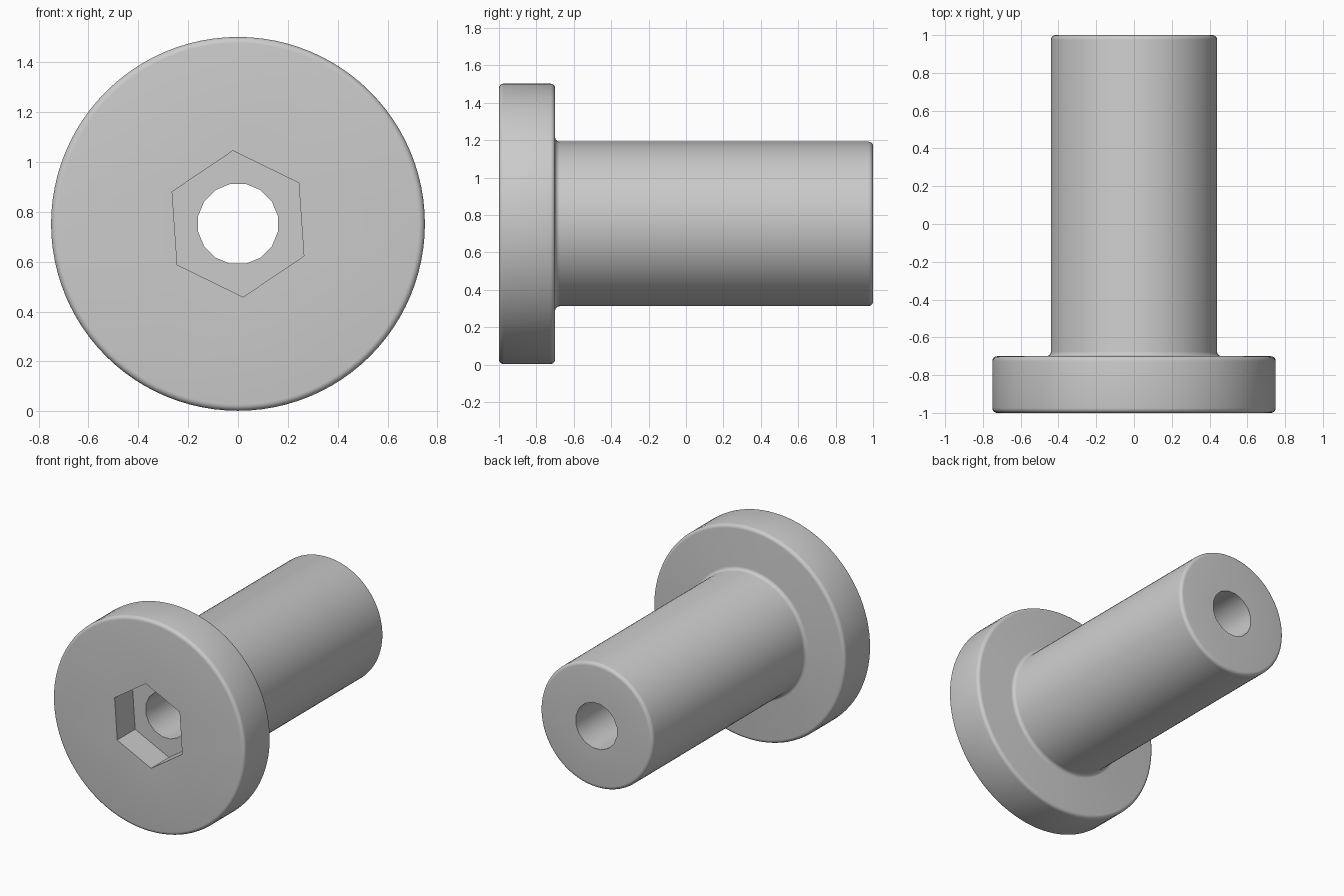
import bpy
import bmesh
from math import sin, cos, radians, pi

if "Cube" in bpy.data.objects:
    bpy.data.objects.remove(bpy.data.objects["Cube"], do_unlink=True)

HEAD_R, SHAFT_R, HOLE_R, HEX_R = 0.75, 0.44, 0.163, 0.294
FRONT, SHOULDER, BACK, SOCKET_FLOOR = -1.0, -0.7, 1.0, -0.8
CENTRE_Z = 0.752
FILLET = 0.025

bm = bmesh.new()


def ring(radius, y, sides, phase=0.0):
    """Closed loop of vertices around the bolt axis."""
    return [bm.verts.new((radius * cos(phase + 2 * pi * i / sides), y,
                          CENTRE_Z + radius * sin(phase + 2 * pi * i / sides)))
            for i in range(sides)]


def skin(rings):
    """Quad walls between successive rings."""
    for a, b in zip(rings, rings[1:]):
        n = len(a)
        for i in range(n):
            j = (i + 1) % n
            bm.faces.new((a[i], a[j], b[j], b[i]))


def fill_between(outer, inner):
    """Flat face with an opening, bounded by two rings."""
    edges = []
    for loop in (outer, inner):
        for i, v in enumerate(loop):
            w = loop[(i + 1) % len(loop)]
            edges.append(bm.edges.get((v, w)) or bm.edges.new((v, w)))
    bmesh.ops.triangle_fill(bm, use_beauty=True, use_dissolve=False, edges=edges)


def corner(radius, y, start, end, steps=5):
    """Quarter-round profile points (radius, y) about a centre."""
    return [(radius + FILLET * cos(radians(start + (end - start) * k / steps)),
             y + FILLET * sin(radians(start + (end - start) * k / steps)))
            for k in range(steps + 1)]


# Outer skin: rounded head, filleted shoulder and rounded shaft end
profile = (corner(HEAD_R - FILLET, FRONT + FILLET, -90, 0)
           + corner(HEAD_R - FILLET, SHOULDER - FILLET, 0, 90)
           + corner(SHAFT_R + FILLET, SHOULDER + FILLET, 270, 180)
           + corner(SHAFT_R - FILLET, BACK - FILLET, 0, 90))
outer = [ring(r, y, 96) for r, y in profile]
skin(outer)

# Through hole
hole = [ring(HOLE_R, y, 16, pi / 16) for y in (BACK, SOCKET_FLOOR)]
skin(hole)

# Hexagonal drive socket
socket = [ring(HEX_R, y, 6, radians(34)) for y in (FRONT, SOCKET_FLOOR)]
skin(socket)

# Flat faces: head front, socket floor and shaft end
fill_between(outer[0], socket[0])
fill_between(socket[1], hole[1])
fill_between(outer[-1], hole[0])

bmesh.ops.recalc_face_normals(bm, faces=bm.faces)
mesh = bpy.data.meshes.new("socket_bolt")
bm.to_mesh(mesh)
bm.free()
bolt = bpy.data.objects.new("socket_bolt", mesh)
bpy.context.collection.objects.link(bolt)

# Plain grey metal
grey = bpy.data.materials.new("grey")
grey.use_nodes = True
colour = (0.6, 0.6, 0.6, 1.0)
grey.diffuse_color = colour
grey.node_tree.nodes["Principled BSDF"].inputs["Base Color"].default_value = colour
mesh.materials.append(grey)

# Smooth rounds, crisp socket and hole rims
bpy.ops.object.select_all(action="DESELECT")
bolt.select_set(True)
bpy.context.view_layer.objects.active = bolt
bpy.ops.object.shade_smooth_by_angle(angle=radians(35))
